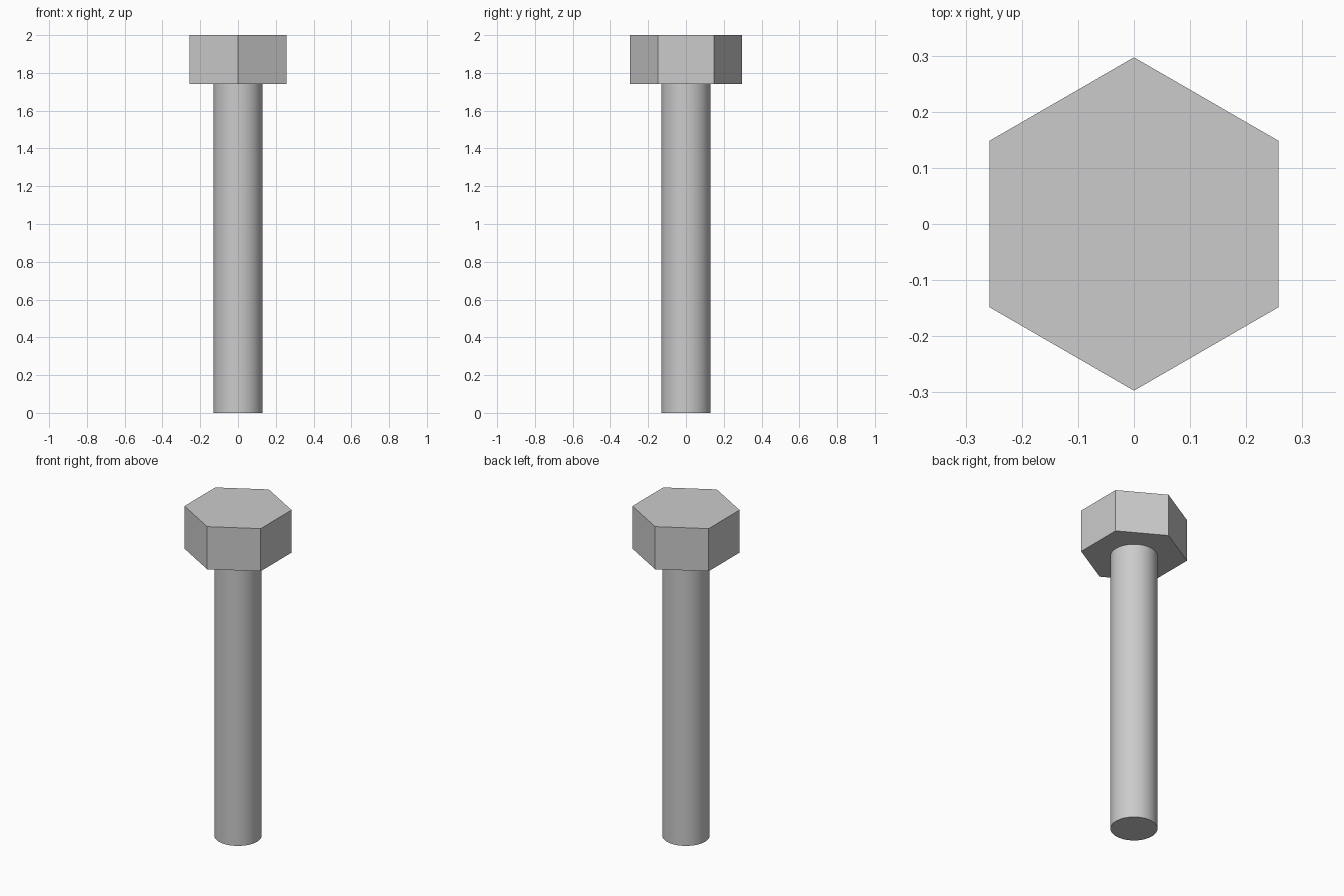
import bpy
import math

cube = bpy.data.objects.get("Cube")
if cube:
    bpy.data.objects.remove(cube, do_unlink=True)

HEAD_BOTTOM, TOP = 1.74, 2.0

steel = bpy.data.materials.new("grey_steel")
steel.use_nodes = True
colour = (0.6, 0.6, 0.6, 1)
steel.diffuse_color = colour
steel.node_tree.nodes["Principled BSDF"].inputs["Base Color"].default_value = colour


def prism(name, sides, radius, bottom, top):
    """Upright prism between two heights, with a corner on +y."""
    bpy.ops.mesh.primitive_cylinder_add(
        vertices=sides, radius=radius, depth=top - bottom,
        location=(0, 0, (bottom + top) / 2))
    obj = bpy.context.object
    obj.name = name
    obj.data.materials.append(steel)
    return obj


# Hexagonal head with flat, sharp faces
prism("hex_head", 6, 0.297, HEAD_BOTTOM, TOP)

# Plain round shank, smooth around its side and sharp at the ends
prism("shank", 64, 0.13, 0, HEAD_BOTTOM)
bpy.ops.object.shade_smooth_by_angle(angle=math.radians(30))
